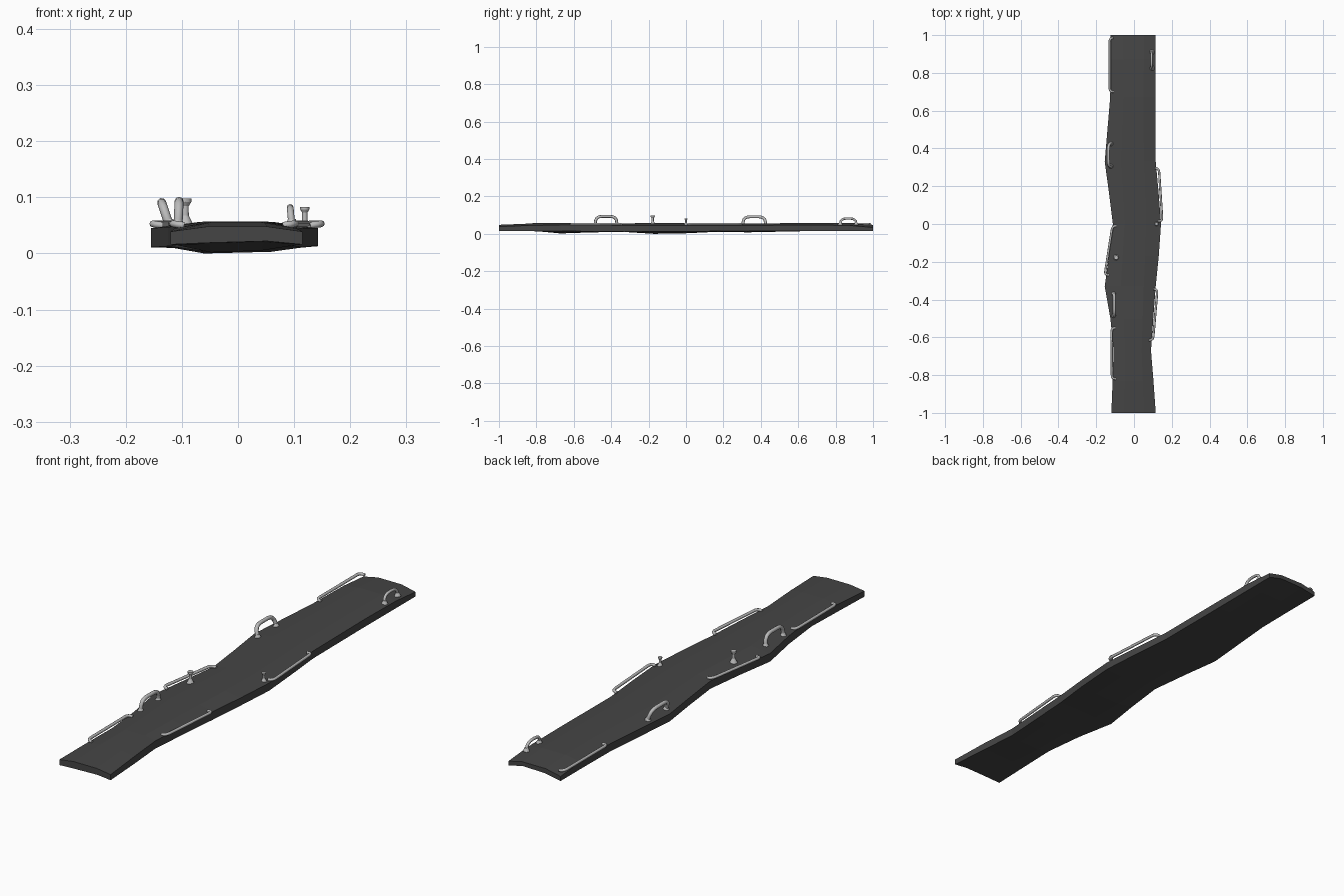
import bpy, bmesh
from mathutils import Vector

if "Cube" in bpy.data.objects:
    bpy.data.objects.remove(bpy.data.objects["Cube"])


def material(name, c):
    m = bpy.data.materials.new(name)
    m.diffuse_color = (c, c, c, 1)
    m.use_nodes = True
    m.node_tree.nodes["Principled BSDF"].inputs["Base Color"].default_value = m.diffuse_color
    return m


DARK = material("dark_board", 0.06)
METAL = material("grey_metal", 0.5)

# Board: stations of (y, left x, right x, edge top, mid top, edge bottom, mid bottom)
STATIONS = [
    (-1.00, -.120, .115, .042, .051, .019, .022),
    (-0.83, -.113, .103, .048, .058, .018, .020),
    (-0.67, -.108, .090, .050, .060, .018, .005),
    (-0.50, -.125, .102, .050, .060, .016, .011),
    (-0.33, -.155, .115, .048, .059, .014, .013),
    (-0.17, -.133, .131, .048, .059, .016, .003),
    (0.00, -.112, .143, .048, .059, .016, .006),
    (0.17, -.133, .130, .048, .059, .017, .014),
    (0.33, -.155, .115, .048, .059, .017, .011),
    (0.67, -.126, .114, .050, .060, .018, .018),
    (0.87, -.124, .115, .048, .059, .018, .024),
    (1.00, -.124, .115, .037, .051, .018, .031),
]
bm = bmesh.new()
rings = []
for y, l, r, et, mt, eb, mb in STATIONS:
    pts = [(l, et), (l * .45, mt), (r * .45, mt), (r, et),
           (r, eb), (r * .45, mb + .003), (l * .45, mb), (l, eb)]
    rings.append([bm.verts.new((x, y, z)) for x, z in pts])
for a, b in zip(rings, rings[1:]):
    for i in range(8):
        j = (i + 1) % 8
        bm.faces.new((a[i], a[j], b[j], b[i]))
for ring in (rings[0], rings[-1]):
    for q in ((0, 1, 6, 7), (1, 2, 5, 6), (2, 3, 4, 5)):
        bm.faces.new([ring[i] for i in q])
bmesh.ops.recalc_face_normals(bm, faces=bm.faces)
me = bpy.data.meshes.new("board")
bm.to_mesh(me)
bm.free()
me.materials.append(DARK)
bpy.context.collection.objects.link(bpy.data.objects.new("board", me))


def cone(name, loc, r1, r2, h):
    bpy.ops.mesh.primitive_cone_add(vertices=12, radius1=r1, radius2=r2, depth=h,
                                    location=(loc[0], loc[1], loc[2] + h / 2))
    ob = bpy.context.object
    ob.name = name
    ob.data.materials.append(METAL)
    bpy.ops.object.shade_smooth_by_angle()


def tube(name, a, b, off, radius, corner):
    """Bent bar from foot a to foot b, bowed out by the vector off."""
    a, b, off = Vector(a), Vector(b), Vector(off)
    d = (b - a).normalized() * corner
    n = off.normalized() * min(corner, off.length * .8)
    pts = [a]
    for base, s in ((a, 1), (b, -1)):
        p0, p1, p2 = base + off - n, base + off, base + off + d * s
        arc = [p0 * (1 - t) ** 2 + p1 * 2 * t * (1 - t) + p2 * t * t
               for t in (0, .25, .5, .75, 1)]
        pts += arc if s == 1 else arc[::-1]
    pts.append(b)
    cu = bpy.data.curves.new(name, 'CURVE')
    cu.dimensions = '3D'
    cu.bevel_depth = radius
    cu.bevel_resolution = 2
    cu.use_fill_caps = True
    sp = cu.splines.new('POLY')
    sp.points.add(len(pts) - 1)
    for p, co in zip(sp.points, pts):
        p.co = (*co, 1)
    cu.materials.append(METAL)
    bpy.context.collection.objects.link(bpy.data.objects.new(name, cu))


# Low rails bowed outward over the board edges: (x1, y1, x2, y2, side)
for i, (x1, y1, x2, y2, s) in enumerate([
        (-.122, .985, -.122, .70, -1), (-.107, -.01, -.148, -.27, -1),
        (-.112, -.55, -.110, -.82, -1), (.125, .295, .143, .015, 1),
        (.117, -.345, .094, -.615, 1)]):
    tube(f"edge_rail_{i}", (x1 - s * .014, y1, .053), (x2 - s * .014, y2, .053),
         (s * .021, 0, .003), .006, .022)

# Upright grab handles with flared feet: (x, y1, y2, lean, height)
for i, (x, y1, y2, lean, top) in enumerate([
        (-.122, .305, .425, -.014, .094), (-.107, -.485, -.37, .002, .096),
        (.096, .825, .91, -.003, .085)]):
    tube(f"grab_handle_{i}", (x, y1, .052), (x, y2, .052), (lean, 0, top - .052), .008 - .002 * (i == 2), .035)
    for y in (y1, y2):
        cone(f"handle_foot_{i}", (x, y, .050), .013, .007, .014)

# Mooring posts: flared foot, stem and flat cap
for i, (x, y, z, k) in enumerate([(-.094, -.178, .053, 1), (.119, .0, .050, .75)]):
    cone(f"post_foot_{i}", (x, y, z), .015 * k, .006 * k, .018 * k)
    cone(f"post_stem_{i}", (x, y, z), .0065 * k, .006 * k, .042 * k)
    cone(f"post_flare_{i}", (x, y, z + .034 * k), .006 * k, .011 * k, .008 * k)
    cone(f"post_cap_{i}", (x, y, z + .042 * k), .011 * k, .011 * k, .006 * k)

# Drop the lowest point onto the ground
for ob in bpy.context.collection.objects:
    ob.location.z -= .003
